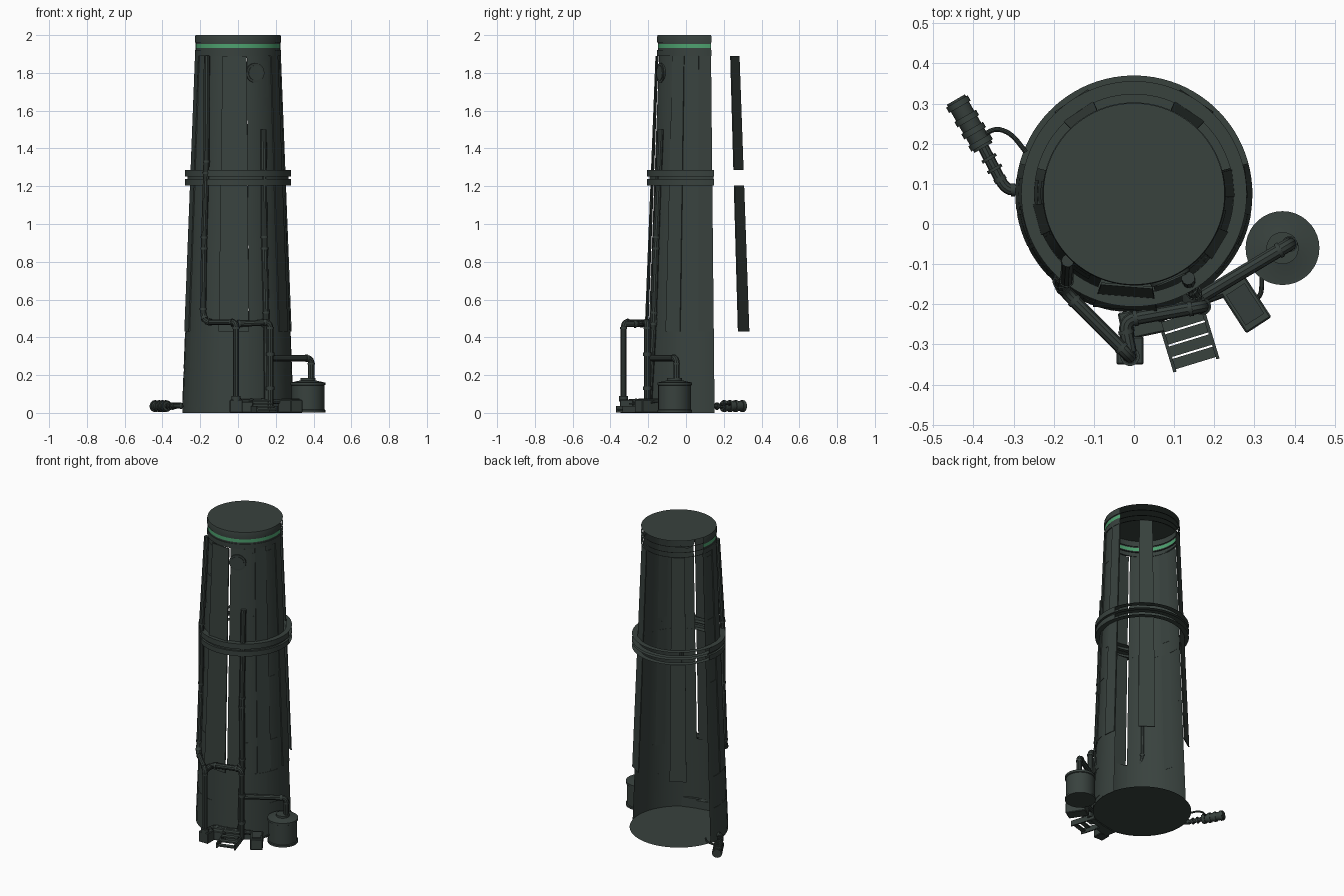
import bpy, bmesh, math, random
from mathutils import Vector, Matrix

if "Cube" in bpy.data.objects:
    bpy.data.objects.remove(bpy.data.objects["Cube"])

random.seed(4)
CX, CY = 0.0, 0.075            # tower axis


def material(name, rgb):
    m = bpy.data.materials.new(name)
    m.diffuse_color = (*rgb, 1)
    m.use_nodes = True
    m.node_tree.nodes["Principled BSDF"].inputs["Base Color"].default_value = m.diffuse_color
    return m


STEEL = material("dark green steel", (0.040, 0.054, 0.048))
PIPE = material("darker pipe metal", (0.036, 0.048, 0.043))
GREEN = material("green light band", (0.075, 0.36, 0.16))


def add(name, bm, mat):
    me = bpy.data.meshes.new(name)
    bm.to_mesh(me)
    bm.free()
    me.materials.append(mat)
    ob = bpy.data.objects.new(name, me)
    bpy.context.collection.objects.link(ob)
    return ob


def R(z):                       # tower radius at a height
    return 0.295 - 0.073 * z / 1.9


def lathe(name, profile, a0=0, a1=360, mat=STEEL, centre=(CX, CY), step=4):
    """Revolve (radius, height) points from angle a0 to a1."""
    bm = bmesh.new()
    n = max(1, round((a1 - a0) / step))
    rows = []
    for i in range(n + 1):
        t = math.radians(a0 + (a1 - a0) * i / n)
        rows.append([bm.verts.new((centre[0] + r * math.cos(t), centre[1] + r * math.sin(t), z))
                     for r, z in profile])
    for p, q in zip(rows, rows[1:]):
        for k in range(len(profile) - 1):
            bm.faces.new((p[k], q[k], q[k + 1], p[k + 1]))
    bmesh.ops.remove_doubles(bm, verts=bm.verts, dist=1e-5)
    return add(name, bm, mat)


def box(name, c, size, rot=0, mat=STEEL, bevel=0.004):
    bm = bmesh.new()
    bmesh.ops.create_cube(bm, size=1)
    bmesh.ops.scale(bm, vec=size, verts=bm.verts)
    if bevel:
        bmesh.ops.bevel(bm, geom=bm.edges[:], offset=bevel, segments=1, affect='EDGES')
    bm.transform(Matrix.Translation(c) @ Matrix.Rotation(math.radians(rot), 4, 'Z'))
    return add(name, bm, mat)


def rod(name, a, b, r, mat=PIPE):
    """Capped cylinder between two points."""
    a, b = Vector(a), Vector(b)
    bm = bmesh.new()
    bmesh.ops.create_cone(bm, cap_ends=True, segments=20, radius1=r, radius2=r, depth=(b - a).length)
    bm.transform(Matrix.Translation((a + b) / 2) @ (b - a).to_track_quat('Z', 'Y').to_matrix().to_4x4())
    return add(name, bm, mat)


def pipe(name, pts, r=0.016, fillet=0.03, mat=PIPE):
    """Round pipe with filleted corners, collars either side of each bend."""
    pts = [Vector(p) for p in pts]
    path = [pts[0]]
    for p, c, n in zip(pts, pts[1:], pts[2:]):
        a = c + (p - c).normalized() * min(fillet, (p - c).length * 0.45)
        b = c + (n - c).normalized() * min(fillet, (n - c).length * 0.45)
        path += [a * (1 - t) ** 2 + c * 2 * t * (1 - t) + b * t * t for t in (0, .2, .4, .6, .8, 1)]
        if r > 0.012:
            for e, d in ((a, p - c), (b, n - c)):
                d = d.normalized() * 0.005
                rod(name + "_collar", e - d, e + d, r * 1.15)
    path.append(pts[-1])
    cu = bpy.data.curves.new(name, 'CURVE')
    cu.dimensions = '3D'
    cu.bevel_depth, cu.bevel_resolution, cu.use_fill_caps = r, 3, True
    sp = cu.splines.new('POLY')
    sp.points.add(len(path) - 1)
    for q, p in zip(sp.points, path):
        q.co = (*p, 1)
    cu.materials.append(mat)
    ob = bpy.data.objects.new(name, cu)
    bpy.context.collection.objects.link(ob)


# Tower shell: open at the back, with an opening behind the front plate
A0, A1 = 165, 375
F0, F1 = 249, 282
lathe("wall_left", [(R(0), 0), (R(0.43), 0.43), (R(1.2), 1.2), (R(1.9), 1.9)], A0, F0)
lathe("wall_right", [(R(0), 0), (R(0.43), 0.43), (R(1.2), 1.2), (R(1.9), 1.9)], F1, A1)
lathe("wall_front_base", [(R(0), 0), (R(0.47), 0.47)], F0, F1)
lathe("base_disc", [(0, 0.004), (0.295, 0.004)])

# Mid ring: two flanges, full discs but outer rims only at the front
for z0, z1 in ((1.205, 1.238), (1.252, 1.287)):
    lathe("ring_rim", [(0.281, z0), (0.281, z1)], A0, A1)
    for z in (z0, z1):
        lathe("ring_flange", [(0.248, z), (0.281, z)])
lathe("ring_groove", [(0.268, 1.238), (0.268, 1.252)], A0, A1)

# Top cap with green band
lathe("cap_lower_rim", [(0.228, 1.89), (0.228, 1.922), (0.224, 1.922), (0.224, 1.932)], A0, A1)
lathe("cap_green_band", [(0.224, 1.932), (0.224, 1.953)], A0, A1, GREEN)
lathe("cap_upper_rim", [(0.224, 1.953), (0.224, 1.96), (0.228, 1.96), (0.228, 1.99), (0.225, 2.0)], A0, A1)
for z in (1.89, 1.922, 1.96):
    lathe("cap_flange", [(0.219, z), (0.228, z)])
lathe("top_disc", [(0, 2.0), (0.226, 2.0)])


# Flat vertical plates round the tower, cut at the mid ring
def plate(name, az, half, out, z0, z1):
    t = math.radians(az)
    n, s = Vector((math.cos(t), math.sin(t), 0)), Vector((-math.sin(t), math.cos(t), 0))
    bm = bmesh.new()
    v = [bm.verts.new(Vector((CX, CY, z)) + n * (R(z) + out - d) + s * half * k * R(z) / 0.25)
         for d in (0, 0.006) for z, k in ((z0, -1), (z0, 1), (z1, 1), (z1, -1))]
    for f in ((0, 1, 2, 3), (7, 6, 5, 4), (0, 4, 5, 1), (1, 5, 6, 2), (2, 6, 7, 3), (3, 7, 4, 0)):
        bm.faces.new([v[i] for i in f])
    add(name, bm, STEEL)


for az, half, out in ((265.5, 0.072, 0.010), (56, 0.045, 0.002), (124, 0.045, 0.002),
                      (6, 0.035, 0.003), (329, 0.04, 0.004), (195, 0.04, 0.004)):
    plate("plate_lower", az, half, out, 0.43, 1.205)
    plate("plate_upper", az, half, out, 1.287, 1.89)

# Thin wall panels in rows
for row in range(9):
    z0 = 0.03 + row * 0.205
    for az in range(172, 370, 18):
        if random.random() < 0.4 and not (row > 1 and 231 < az < 283):
            r0, r1 = R(z0) + 0.002, R(z0 + 0.19) + 0.002
            lathe("wall_panel", [(r0 - 0.002, z0), (r0, z0), (r1, z0 + 0.19), (r1 - 0.002, z0 + 0.19)],
                  az, min(az + 16, A1))

# Round porthole near the top of the front
t = math.asin(0.09 / R(1.8))
n = Vector((math.sin(t), -math.cos(t), 0))
p = Vector((CX, CY, 1.8)) + n * R(1.8)
rod("porthole_rim", p - n * 0.01, p + n * 0.006, 0.052)
rod("porthole_cover", p, p + n * 0.010, 0.04, STEEL)


# Point just outside the wall at a given x on the front
def wall(x, z, off=0.012):
    return (x, CY - math.sqrt((R(z) + off) ** 2 - x * x), z)


# Pipes running down the front
pipe("left_riser", [wall(-0.165, 1.89), wall(-0.168, 1.3, 0.03), wall(-0.18, 0.9),
                    wall(-0.185, 0.52), (-0.17, -0.17, 0.48), (-0.01, -0.33, 0.48), (-0.01, -0.33, 0.06)])
pipe("cross_pipe", [(-0.01, -0.32, 0.47), (-0.025, -0.24, 0.47), (0.17, -0.205, 0.48), (0.17, -0.205, 0.02)], 0.017)
pipe("right_riser", [wall(0.135, 1.5), wall(0.14, 0.9), wall(0.15, 0.5), wall(0.155, 0.03, 0.02)], 0.017)
for z in (0.12, 0.3):
    rod("riser_clamp", (0.17, -0.205, z), (0.17, -0.205, z + 0.02), 0.022)
rod("valve_body", (0.14, -0.19, 0.47), (0.14, -0.13, 0.5), 0.02)

# Storage tank and its feed pipe
lathe("tank", [(0, 0.003), (0.092, 0.003), (0.092, 0.015), (0.087, 0.018), (0.087, 0.145),
               (0.092, 0.148), (0.092, 0.162), (0.084, 0.162), (0.04, 0.172), (0.04, 0.185), (0, 0.185)],
      centre=(0.37, -0.06), step=10)
pipe("tank_pipe", [(0.388, -0.05, 0.17), (0.388, -0.05, 0.29), (0.17, -0.18, 0.29)], 0.017)

# Foot box under the left pipe, and the entrance platform
box("pipe_foot", (-0.01, -0.315, 0.035), (0.068, 0.07, 0.07), mat=PIPE)
rod("foot_collar", (-0.01, -0.33, 0.06), (-0.01, -0.33, 0.09), 0.024)
box("platform", (0.02, -0.245, 0.03), (0.11, 0.07, 0.06), 12)
pipe("foot_pipe", [(-0.01, -0.30, 0.06), (-0.02, -0.235, 0.06), (0.1, -0.215, 0.06), (0.22, -0.17, 0.06)], 0.014)

# Stairs, turned with the wall
ROT = 17
m = Matrix.Translation((0.135, -0.285, 0)) @ Matrix.Rotation(math.radians(ROT), 4, 'Z')
for i in range(4):
    z = 0.068 - i * 0.016
    box("stair_tread", m @ Vector((0, 0.045 - i * 0.032, z - 0.004)), (0.105, 0.027, 0.009), ROT, bevel=0)
for s in (-1, 1):
    box("stair_side", m @ Vector((s * 0.056, -0.003, 0.02)), (0.008, 0.135, 0.035), ROT, PIPE, 0)
box("stair_landing", m @ Vector((0, 0.08, 0.035)), (0.12, 0.04, 0.07), ROT)

# Equipment box on the right, with a small hose to the tank
box("equipment_box", (0.277, -0.2, 0.035), (0.125, 0.075, 0.07), -57)
box("equipment_lid", (0.277, -0.2, 0.07), (0.09, 0.055, 0.01), -57, PIPE, 0)
pipe("equipment_hose", [(0.3, -0.19, 0.05), (0.318, -0.175, 0.06), (0.318, -0.13, 0.06)], 0.006)

# Pump on the left: feed pipe, motor body with bands, hose
Z = 0.036
pipe("pump_feed", [(-0.28, 0.085, Z), (-0.32, 0.085, Z), (-0.38, 0.2, Z)], 0.014)
a, b = Vector((-0.375, 0.19, Z)), Vector((-0.444, 0.31, Z))
rod("pump_body", a, b, 0.026)
for f in (0.05, 0.3, 0.55, 0.85):
    rod("pump_band", a.lerp(b, f), a.lerp(b, f + 0.11), 0.031, STEEL)
for f in (0.25, 0.6):
    c = Vector((-0.335, 0.115, Z)).lerp(a, f)
    rod("feed_collar", c, c + (b - a) * 0.06, 0.02)
pipe("pump_hose", [(-0.385, 0.215, Z), (-0.345, 0.24, 0.05), (-0.305, 0.225, 0.05), (-0.27, 0.18, 0.04)], 0.006)

# Curves to meshes, then smooth with sharp edges kept
bpy.ops.object.select_all(action='SELECT')
bpy.context.view_layer.objects.active = bpy.data.objects["base_disc"]
bpy.ops.object.convert(target='MESH')
bpy.ops.object.shade_smooth_by_angle(angle=math.radians(35))
